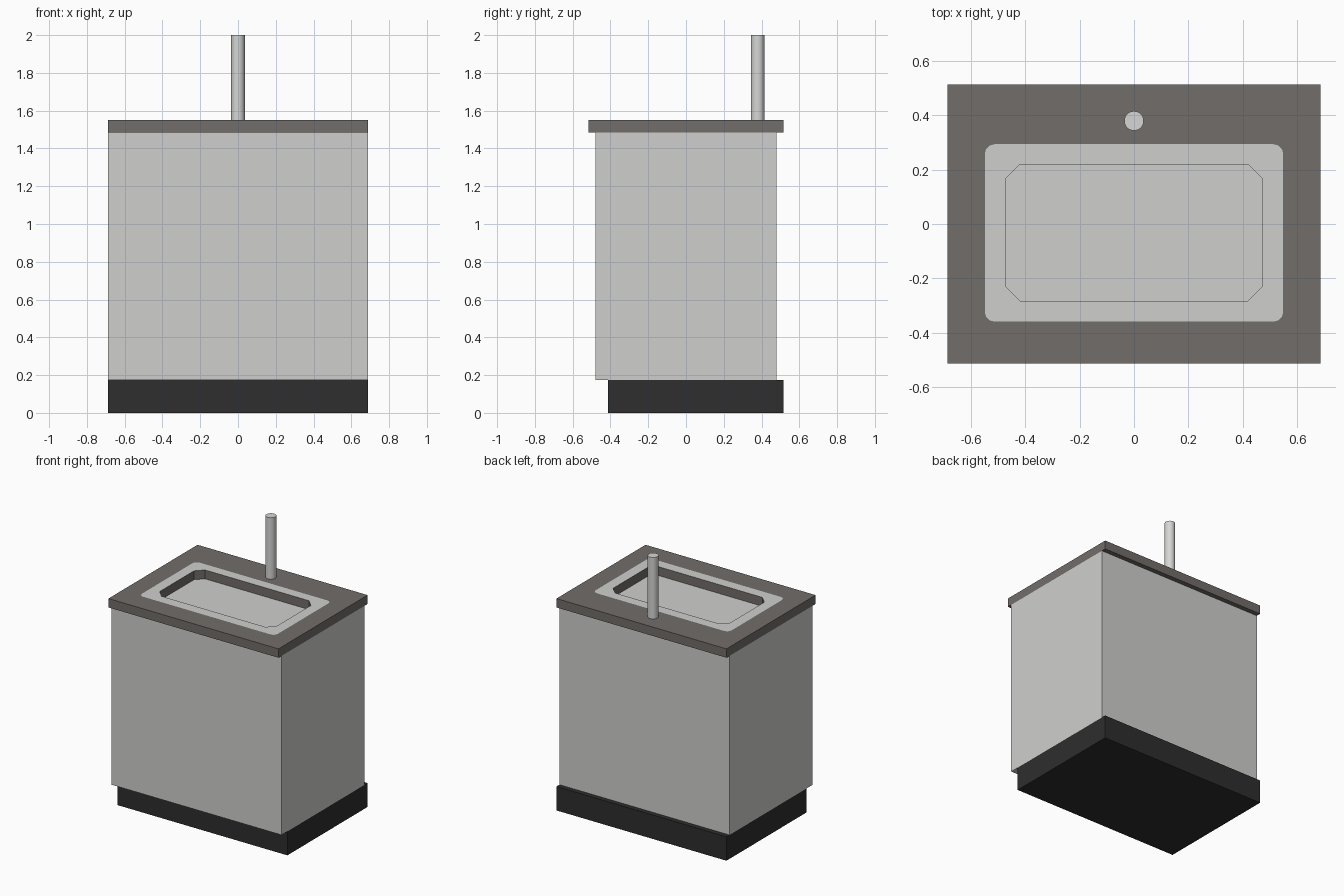
import bpy, bmesh, math
from mathutils import Vector

if "Cube" in bpy.data.objects:
    bpy.data.objects.remove(bpy.data.objects["Cube"])


def material(name, rgb):
    m = bpy.data.materials.new(name)
    lin = [((c / 255 + 0.055) / 1.055) ** 2.4 for c in rgb]
    m.diffuse_color = (*lin, 1)
    m.use_nodes = True
    m.node_tree.nodes["Principled BSDF"].inputs["Base Color"].default_value = m.diffuse_color
    return m


PALE = material("pale grey", (207, 207, 205))
STONE = material("warm dark grey", (113, 109, 106))
BLACK = material("near black", (46, 46, 46))
STEEL = material("light steel", (214, 214, 213))


def finish(name, bm, mats):
    me = bpy.data.meshes.new(name)
    bm.to_mesh(me)
    bm.free()
    for m in mats:
        me.materials.append(m)
    ob = bpy.data.objects.new(name, me)
    bpy.context.collection.objects.link(ob)
    return ob


def box(name, lo, hi, mat):
    lo, hi = Vector(lo), Vector(hi)
    bm = bmesh.new()
    bmesh.ops.create_cube(bm, size=1)
    for v in bm.verts:
        v.co = [(a + b) / 2 + c * (b - a) for a, b, c in zip(lo, hi, v.co)]
    return finish(name, bm, [mat])


def ring(bm, hx, y0, y1, z, r, rounded=True, n=4):
    """Rectangle loop with n points per corner, rounded or chamfered."""
    verts = []
    for k, (sx, sy) in enumerate([(1, 1), (-1, 1), (-1, -1), (1, -1)]):
        cx, cy = sx * (hx - r), (y1 - r if sy > 0 else y0 + r)
        for i in range(n):
            t = i / (n - 1)
            a = math.pi / 2 * (k + t)
            p = Vector((math.cos(a), math.sin(a)))
            if not rounded:
                b = math.pi / 2 * k
                p = Vector((math.cos(b), math.sin(b))).lerp(
                    Vector((-math.sin(b), math.cos(b))), t)
            verts.append(bm.verts.new((cx + r * p.x, cy + r * p.y, z)))
    return verts


# Plinth and cabinet body; the cabinet top is the floor of the sink recess
box("plinth", (-0.688, -0.412, 0), (0.688, 0.515, 0.175), BLACK)
box("cabinet_body", (-0.688, -0.48, 0.175), (0.688, 0.48, 1.485), PALE)

# Worktop with a pale flush rim around a chamfered sink opening
Z0, Z1 = 1.485, 1.55
bm = bmesh.new()
loops = [
    ring(bm, 0.473, -0.283, 0.22, Z0, 0.053, False),
    ring(bm, 0.688, -0.515, 0.515, Z0, 0),
    ring(bm, 0.688, -0.515, 0.515, Z1, 0),
    ring(bm, 0.55, -0.36, 0.294, Z1, 0.035),
    ring(bm, 0.473, -0.283, 0.22, Z1, 0.053, False),
]
for j, a in enumerate(loops):
    b = loops[(j + 1) % len(loops)]
    for i in range(len(a)):
        k = (i + 1) % len(a)
        f = bm.faces.new((a[i], a[k], b[k], b[i]))
        f.material_index = 1 if j == 3 else 0
bmesh.ops.remove_doubles(bm, verts=bm.verts, dist=1e-5)
bmesh.ops.recalc_face_normals(bm, faces=bm.faces)
finish("worktop", bm, [STONE, PALE])

# Upright tap
bpy.ops.mesh.primitive_cylinder_add(vertices=32, radius=0.036, depth=0.45,
                                    location=(0, 0.38, 1.775))
tap = bpy.context.object
tap.name = "tap"
tap.data.materials.append(STEEL)
bpy.ops.object.shade_smooth_by_angle(angle=math.radians(35))
